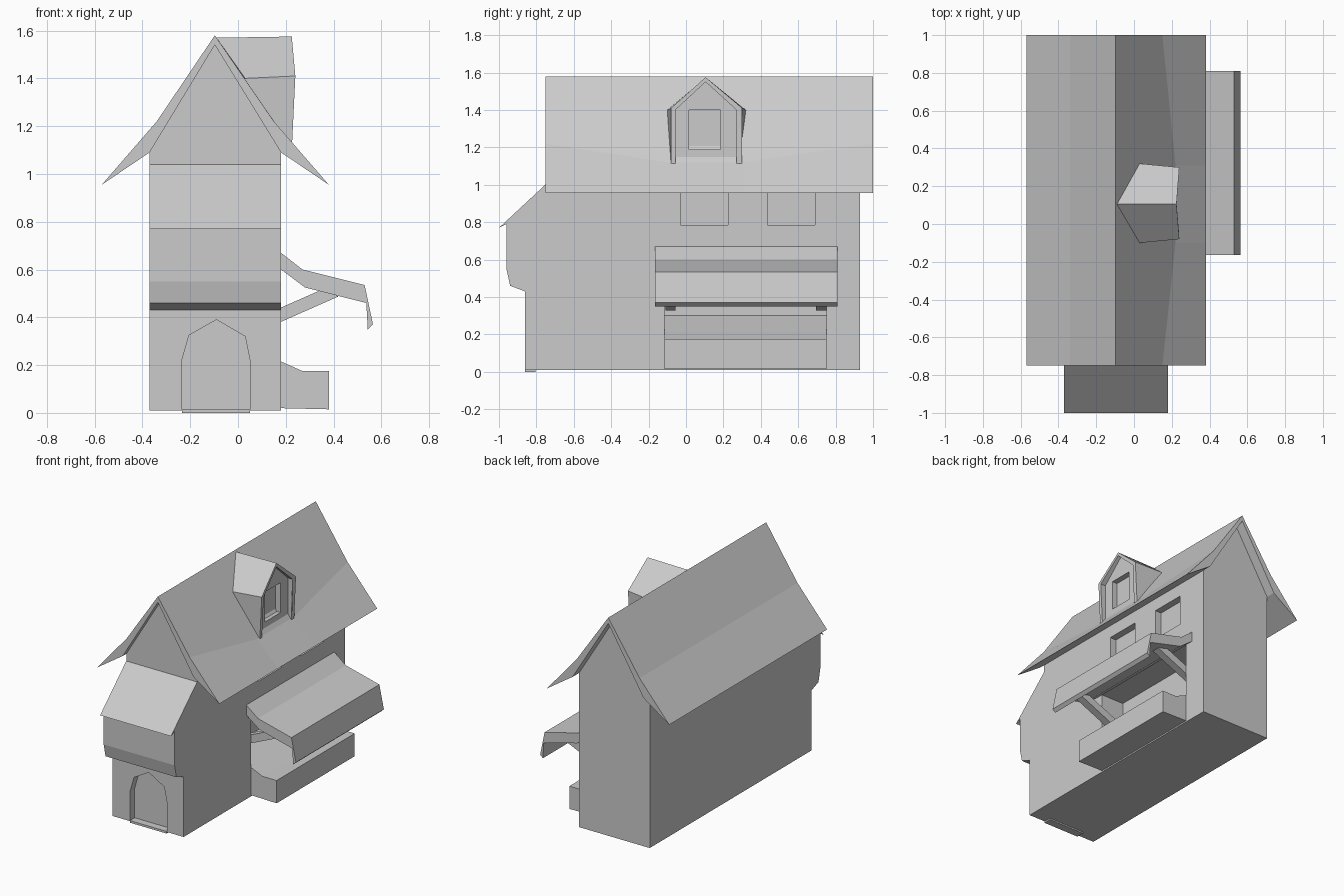
import bpy, bmesh

if "Cube" in bpy.data.objects:
    bpy.data.objects.remove(bpy.data.objects["Cube"])


def loft(name, rings):
    """Closed solid through matching rings of 3D points."""
    bm = bmesh.new()
    vs = [[bm.verts.new(p) for p in ring] for ring in rings]
    n = len(vs[0])
    for a, b in zip(vs, vs[1:]):
        for i in range(n):
            j = (i + 1) % n
            bm.faces.new((a[i], a[j], b[j], b[i]))
    bm.faces.new(vs[0])
    bm.faces.new(vs[-1])
    bmesh.ops.recalc_face_normals(bm, faces=bm.faces)
    me = bpy.data.meshes.new(name)
    bm.to_mesh(me)
    bm.free()
    ob = bpy.data.objects.new(name, me)
    bpy.context.collection.objects.link(ob)
    return ob


def prism_x(name, yz, a, b):
    return loft(name, [[(x, y, z) for y, z in yz] for x in (a, b)])


def prism_y(name, xz, a, b):
    return loft(name, [[(x, y, z) for x, z in xz] for y in (a, b)])


def rect(a, b, c, d):
    return [(a, c), (b, c), (b, d), (a, d)]


def boolean(target, tool, op='DIFFERENCE'):
    m = target.modifiers.new(tool.name, 'BOOLEAN')
    m.operation, m.object, m.solver = op, tool, 'EXACT'
    bpy.context.view_layer.objects.active = target
    bpy.ops.object.modifier_apply(modifier=m.name)
    bpy.data.objects.remove(tool, do_unlink=True)


# House body: side silhouette intersected with gabled front silhouette
body = prism_x("house_body", [
    (-.86, .01), (-.86, .43), (-.94, .46), (-.96, .55), (-.96, .79), (-1, .77),
    (-.71, 1.04), (-.71, 1.7), (.93, 1.7), (.93, .01)], -.6, .5)
boolean(body, prism_y("gable_shape", [
    (-.37, -.1), (.18, -.1), (.18, 1.09), (-.097, 1.54), (-.37, 1.09)], -1.2, 1.2),
    'INTERSECT')

# Arched door recess and sill
boolean(body, prism_y("door_cut", [
    (-.235, .012), (-.235, .22), (-.205, .325), (-.09, .39), (.03, .32),
    (.05, .22), (.05, .012)], -.93, -.81))
prism_y("door_sill", rect(-.235, .05, 0, .015), -.862, -.805)

# Side windows and shop opening
for y in (-.03, .435):
    boolean(body, prism_x("window_cut", rect(y, y + .255, .785, 1.0), .13, .3))
boolean(body, prism_y("shop_cut", [
    (0, .30), (.18, .215), (.3, .215), (.3, .6), (0, .6)], -.115, .75))

# Roof: crease on the right dips towards the dormer
def roof_ring(y, cx, cz):
    return [(x, y, z) for x, z in (
        (-.57, .955), (-.34, 1.22), (-.097, 1.58), (cx, cz), (.38, .955),
        (.18, 1.09), (-.097, 1.54), (-.37, 1.09))]

loft("main_roof", [roof_ring(-.75, .15, 1.22), roof_ring(-.1, .22, 1.12),
                   roof_ring(.31, .22, 1.12), roof_ring(1.0, .15, 1.22)])

# Dormer with recessed front and window
dormer = loft("dormer", [
    [(.225, -.08, 1.1), (.24, -.08, 1.41), (.225, .105, 1.575),
     (.24, .30, 1.41), (.225, .30, 1.1)],
    [(.03, -.08, 1.1), (.03, -.1, 1.40), (-.09, .105, 1.57),
     (.03, .32, 1.40), (.03, .30, 1.1)]])
boolean(dormer, prism_x("dormer_face_cut", [
    (-.057, 1.05), (-.057, 1.40), (.105, 1.55), (.27, 1.40), (.27, 1.05)], .2, .4))
boolean(dormer, prism_x("dormer_window_cut", rect(.015, .185, 1.19, 1.40), .16, .4))

# Awning, its struts and the counter
prism_y("awning", [
    (.18, .67), (.27, .6), (.53, .535), (.565, .37), (.543, .35), (.537, .46),
    (.28, .525), (.18, .6)], -.165, .81)
for y in (-.11, .695):
    prism_y("awning_strut", [
        (.06, .328), (.42, .487), (.36, .52), (.06, .388)], y, y + .055)
prism_y("shop_counter", [
    (.17, .02), (.38, .015), (.38, .175), (.27, .175), (.18, .215), (.17, .219)],
    -.115, .75)
